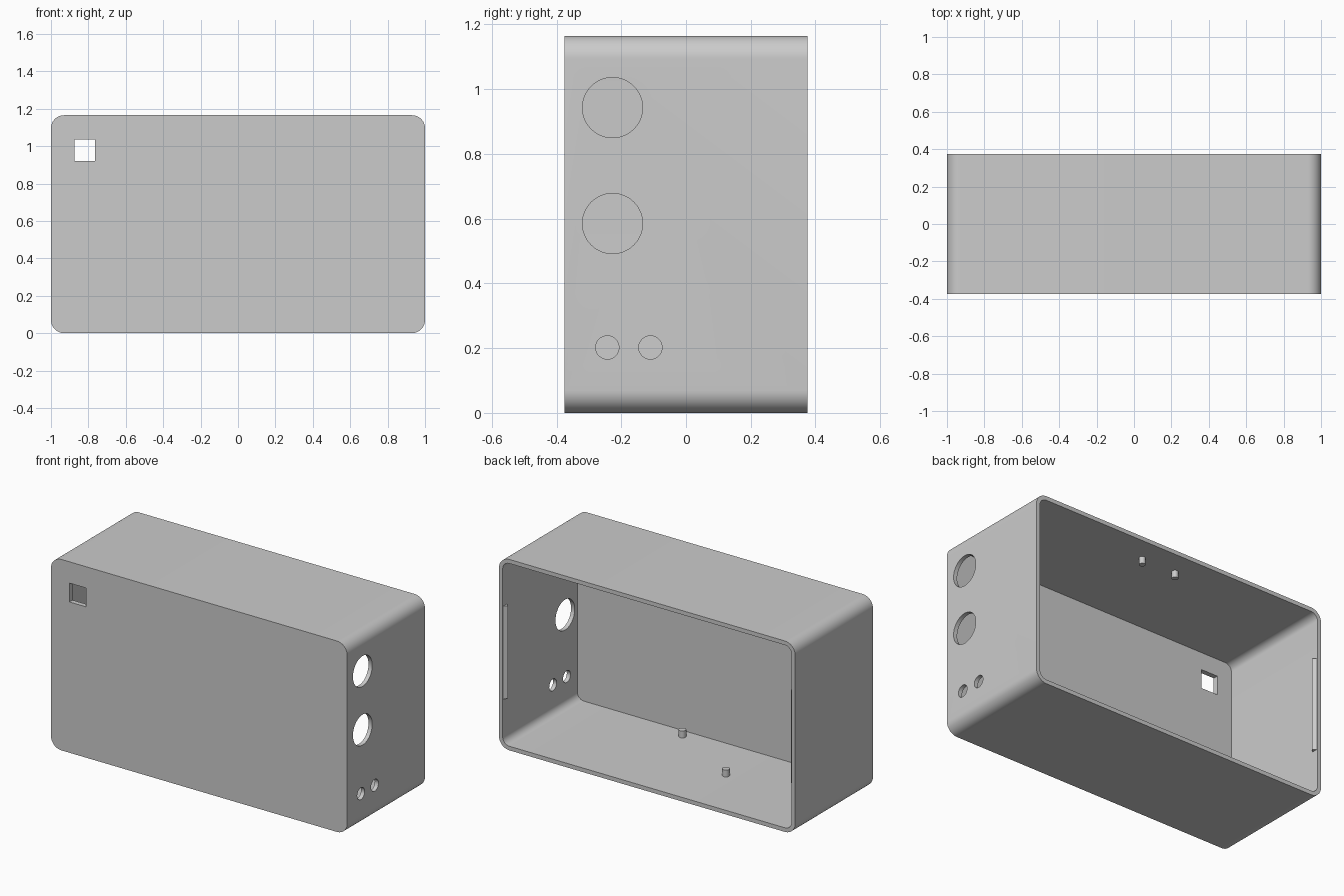
import bpy, bmesh, math
from mathutils import Matrix, Vector

cube = bpy.data.objects.get("Cube")
if cube:
    bpy.data.objects.remove(cube, do_unlink=True)

WIDTH, DEPTH, HEIGHT = 2.0, 0.75, 1.165
WALL, FRONT_WALL, RADIUS = 0.025, 0.03, 0.07

grey = bpy.data.materials.new("plain_grey")
grey.use_nodes = True
grey.diffuse_color = (0.6, 0.6, 0.6, 1)
grey.node_tree.nodes["Principled BSDF"].inputs["Base Color"].default_value = (0.6, 0.6, 0.6, 1)


def add_object(name, bm):
    bmesh.ops.recalc_face_normals(bm, faces=bm.faces)
    mesh = bpy.data.meshes.new(name)
    bm.to_mesh(mesh)
    bm.free()
    mesh.materials.append(grey)
    obj = bpy.data.objects.new(name, mesh)
    bpy.context.collection.objects.link(obj)
    return obj


def prism(name, outline, offset):
    """Extrude a closed outline of points along an offset."""
    bm = bmesh.new()
    face = bm.faces.new([bm.verts.new(p) for p in outline])
    extruded = bmesh.ops.extrude_face_region(bm, geom=[face])["geom"]
    moved = [v for v in extruded if isinstance(v, bmesh.types.BMVert)]
    bmesh.ops.translate(bm, verts=moved, vec=offset)
    return add_object(name, bm)


def rounded_block(name, half_w, half_h, radius, y0, y1, steps=12):
    outline = []
    for corner, (sx, sz) in enumerate([(1, 1), (-1, 1), (-1, -1), (1, -1)]):
        for i in range(steps + 1):
            a = (corner + i / steps) * math.pi / 2
            outline.append((sx * (half_w - radius) + radius * math.cos(a), y0,
                            HEIGHT / 2 + sz * (half_h - radius) + radius * math.sin(a)))
    return prism(name, outline, (0, y1 - y0, 0))


def cylinder(name, centre, radius, length, axis="Z", sides=48):
    bm = bmesh.new()
    turn = Matrix.Rotation(math.pi / 2, 4, "Y") if axis == "X" else Matrix()
    bmesh.ops.create_cone(bm, cap_ends=True, segments=sides, radius1=radius, radius2=radius,
                          depth=length, matrix=Matrix.Translation(Vector(centre)) @ turn)
    return add_object(name, bm)


def cut(target, cutter):
    cutter.hide_render = True
    mod = target.modifiers.new("cut", "BOOLEAN")
    mod.operation, mod.solver, mod.object = "DIFFERENCE", "EXACT", cutter
    bpy.context.view_layer.objects.active = target
    bpy.ops.object.modifier_apply(modifier=mod.name)
    bpy.data.objects.remove(cutter, do_unlink=True)


def smooth(obj):
    bpy.ops.object.select_all(action="DESELECT")
    obj.select_set(True)
    bpy.context.view_layer.objects.active = obj
    bpy.ops.object.shade_smooth_by_angle(angle=math.radians(30))


# Open-backed case
case = rounded_block("case_shell", WIDTH / 2, HEIGHT / 2, RADIUS, -DEPTH / 2, DEPTH / 2)
cut(case, rounded_block("cavity_cutter", WIDTH / 2 - WALL, HEIGHT / 2 - WALL, RADIUS - WALL,
                        -DEPTH / 2 + FRONT_WALL, DEPTH))

# Square window in the front wall
window = [(-0.875, -0.5, 0.92), (-0.765, -0.5, 0.92), (-0.765, -0.5, 1.035), (-0.875, -0.5, 1.035)]
cut(case, prism("window_cutter", window, (0, 0.3, 0)))

# Round holes in the +x side wall
for y, z, r in [(-0.227, 0.943, 0.093), (-0.227, 0.585, 0.093),
                (-0.243, 0.202, 0.036), (-0.11, 0.202, 0.036)]:
    cut(case, cylinder("hole_cutter", (1, y, z), r, 0.2, "X"))
smooth(case)

# Locating pins on the floor and the ceiling
PIN = 0.045
for i, (x, y) in enumerate([(0.22, -0.28), (-0.27, 0.0)]):
    smooth(cylinder(f"floor_pin_{i + 1}", (x, y, WALL + PIN / 2 - 0.003), 0.021, PIN, sides=32))
for i, x in enumerate([0.135, -0.095]):
    smooth(cylinder(f"ceiling_pin_{i + 1}", (x, 0.23, HEIGHT - WALL - PIN / 2 + 0.003),
                    0.018, PIN, sides=32))

# Triangular snap ridges inside the side walls, by the open back
for side, name in [(1, "left_snap_ridge"), (-1, "right_snap_ridge")]:
    base = side * (WIDTH / 2 - WALL + 0.002)
    tip = side * (WIDTH / 2 - WALL - 0.02)
    y = DEPTH / 2 - 0.003
    prism(name, [(base, y, 0.3), (tip, y - 0.02, 0.3), (base, y - 0.04, 0.3)], (0, 0, 0.565))
